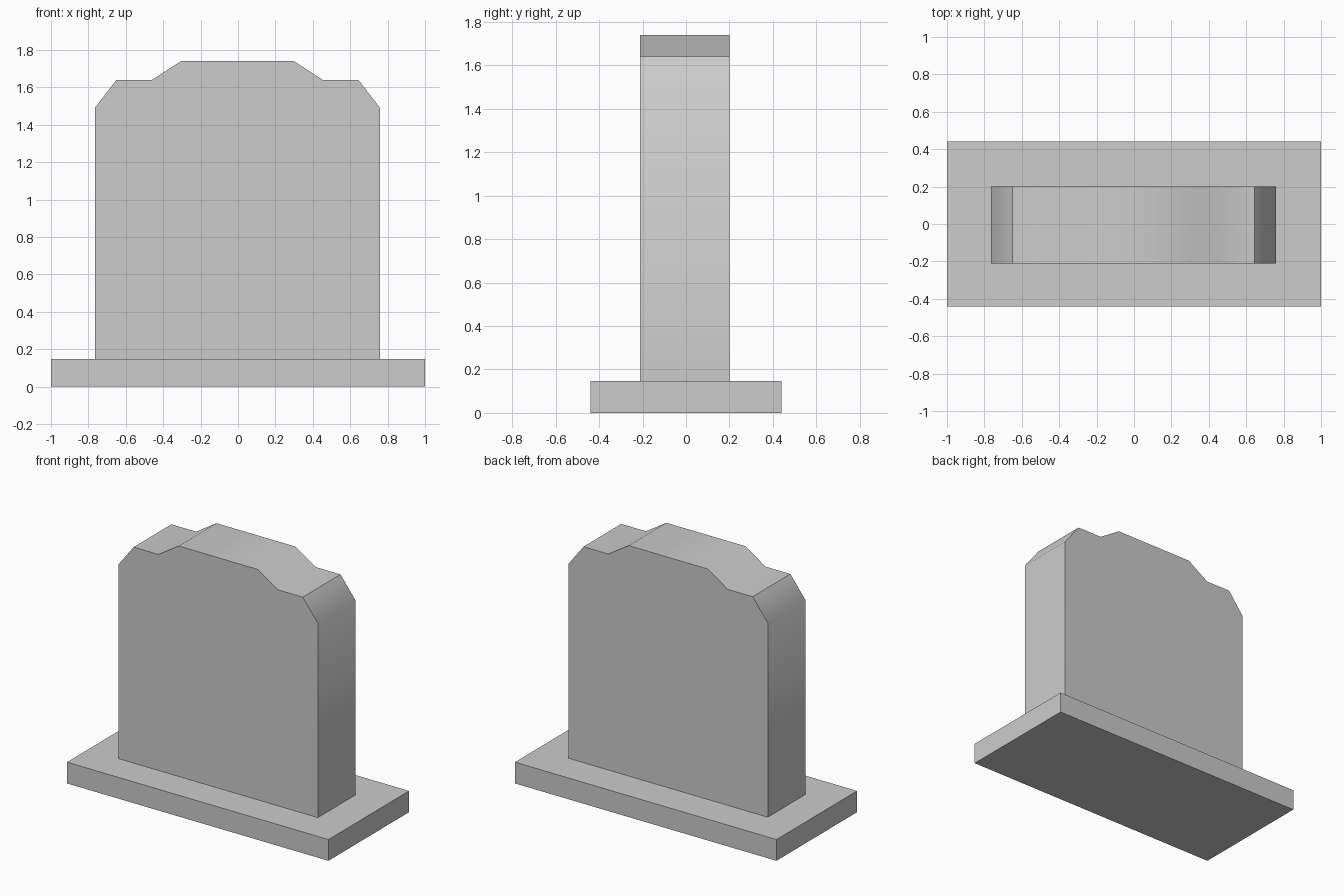
import bpy, bmesh
from math import radians

if "Cube" in bpy.data.objects:
    bpy.data.objects.remove(bpy.data.objects["Cube"])


def extrude_profile(name, profile, y0, y1):
    """Solid made from an x-z outline swept along y."""
    bm = bmesh.new()
    face = bm.faces.new([bm.verts.new((x, y0, z)) for x, z in profile])
    swept = bmesh.ops.extrude_face_region(bm, geom=[face], use_keep_orig=True)
    moved = [v for v in swept["geom"] if isinstance(v, bmesh.types.BMVert)]
    bmesh.ops.translate(bm, verts=moved, vec=(0, y1 - y0, 0))
    bmesh.ops.recalc_face_normals(bm, faces=bm.faces)
    mesh = bpy.data.meshes.new(name)
    bm.to_mesh(mesh)
    bm.free()
    obj = bpy.data.objects.new(name, mesh)
    bpy.context.collection.objects.link(obj)
    return obj


BASE_TOP = 0.147

# Flat plinth
extrude_profile("plinth", [(-1, 0), (1, 0), (1, BASE_TOP), (-1, BASE_TOP)],
                -0.44, 0.44)

# Upright slab: half outline from bottom to crown, mirrored about its own axis
half = [(0.7625, BASE_TOP), (0.7625, 1.49), (0.647, 1.64),
        (0.457, 1.64), (0.302, 1.74)]
outline = half + [(-x, z) for x, z in reversed(half)]
slab = extrude_profile("upright_slab", outline, -0.212, 0.2)
slab.location.x = -0.003

# Soft shading over the shallow shoulder bends, crisp at the steeper ones
bpy.context.view_layer.objects.active = slab
slab.select_set(True)
bpy.ops.object.shade_smooth_by_angle(angle=radians(45))
